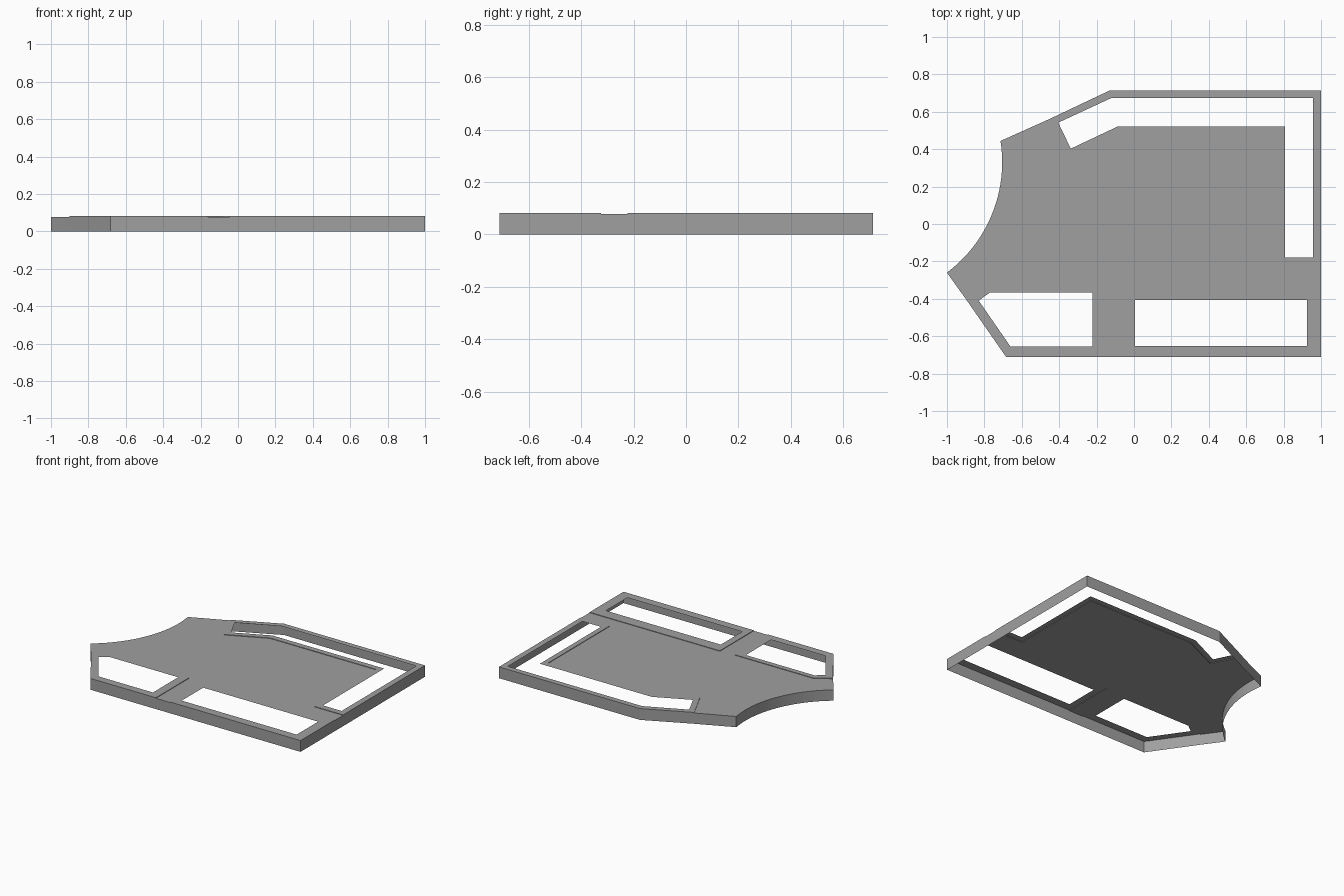
import bpy, bmesh, math

if "Cube" in bpy.data.objects:
    bpy.data.objects.remove(bpy.data.objects["Cube"])

PLATE_Z, RIM_Z = 0.078, 0.082      # main sheet, raised window frames

grey = bpy.data.materials.new("plain grey")
grey.diffuse_color = (0.35, 0.35, 0.35, 1)
grey.use_nodes = True
grey.node_tree.nodes["Principled BSDF"].inputs["Base Color"].default_value = grey.diffuse_color


def sheet(name, z, chains, hole=None, drops=()):
    """Flat sheet bounded by joined chains; each chain gets a wall down to its drop height."""
    bm = bmesh.new()

    def ring(pts):
        vs = [bm.verts.new((x, y, z)) for x, y in pts]
        return [bm.edges.new((a, b)) for a, b in zip(vs, vs[1:] + vs[:1])]

    # each chain ends where the next begins
    edges = ring([p for c in chains for p in c[:-1]])
    if hole:
        edges += ring(hole)
    bmesh.ops.triangle_fill(bm, edges=edges, use_beauty=True, normal=(0, 0, 1))
    for f in bm.faces:
        f.normal_update()
        if f.normal.z < 0:
            f.normal_flip()
    # outer walls and small steps
    for chain, low in zip(chains, drops):
        if low is None:
            continue
        for (ax, ay), (bx, by) in zip(chain, chain[1:]):
            bm.faces.new([bm.verts.new(p) for p in
                          ((ax, ay, low), (bx, by, low), (bx, by, z), (ax, ay, z))])
    bmesh.ops.remove_doubles(bm, verts=bm.verts, dist=1e-5)
    bmesh.ops.dissolve_limit(bm, angle_limit=0.01, verts=bm.verts, edges=bm.edges)
    mesh = bpy.data.meshes.new(name)
    bm.to_mesh(mesh)
    bm.free()
    mesh.materials.append(grey)
    ob = bpy.data.objects.new(name, mesh)
    bpy.context.collection.objects.link(ob)


# concave arc on the left side, from the upper corner to the pointed tip
R, CX, CY = 0.737, -1.442, 0.33
a0, a1 = math.asin((0.444 - CY) / R), math.asin((-0.26 - CY) / R)
arc = [(CX + R * math.cos(a0 + (a1 - a0) * i / 24),
        CY + R * math.sin(a0 + (a1 - a0) * i / 24)) for i in range(25)]
tip, top_corner = arc[-1], arc[0]

# step lines between the main sheet and the frames (counter-clockwise round the sheet)
step_left = [(-0.90, -0.40), (-0.79, -0.33), (-0.16, -0.33), (-0.16, -0.712)]
step_right = [(-0.045, -0.712), (-0.045, -0.324), (1, -0.324)]
step_back = [(1, -0.224), (0.77, -0.224), (0.77, 0.48), (-0.08, 0.48),
             (-0.357, 0.352), (-0.457, 0.559)]

# main sheet with its share of the outer wall
sheet("main_panel", PLATE_Z,
      [arc, [tip, step_left[0]], step_left, [step_left[-1], step_right[0]], step_right,
       [step_right[-1], step_back[0]], step_back, [step_back[-1], top_corner]],
      drops=(0, 0, None, 0, None, 0, None, 0))

# raised frames round the three openings
sheet("front_left_frame", RIM_Z,
      [[step_left[0], (-0.683, -0.712), step_left[-1]], step_left[::-1]],
      hole=[(-0.223, -0.367), (-0.772, -0.367), (-0.83, -0.41), (-0.66, -0.656), (-0.223, -0.656)],
      drops=(0, PLATE_Z))
sheet("front_right_frame", RIM_Z,
      [[step_right[0], (1, -0.712), step_right[-1]], step_right[::-1]],
      hole=[(0.005, -0.651), (0.926, -0.651), (0.926, -0.405), (0.005, -0.405)],
      drops=(0, PLATE_Z))
sheet("back_frame", RIM_Z,
      [[step_back[0], (1, 0.714), (-0.13, 0.714), step_back[-1]], step_back[::-1]],
      hole=[(-0.405, 0.542), (-0.338, 0.403), (-0.09, 0.52), (0.808, 0.52),
            (0.808, -0.18), (0.957, -0.18), (0.957, 0.674), (-0.12, 0.674)],
      drops=(0, PLATE_Z))
